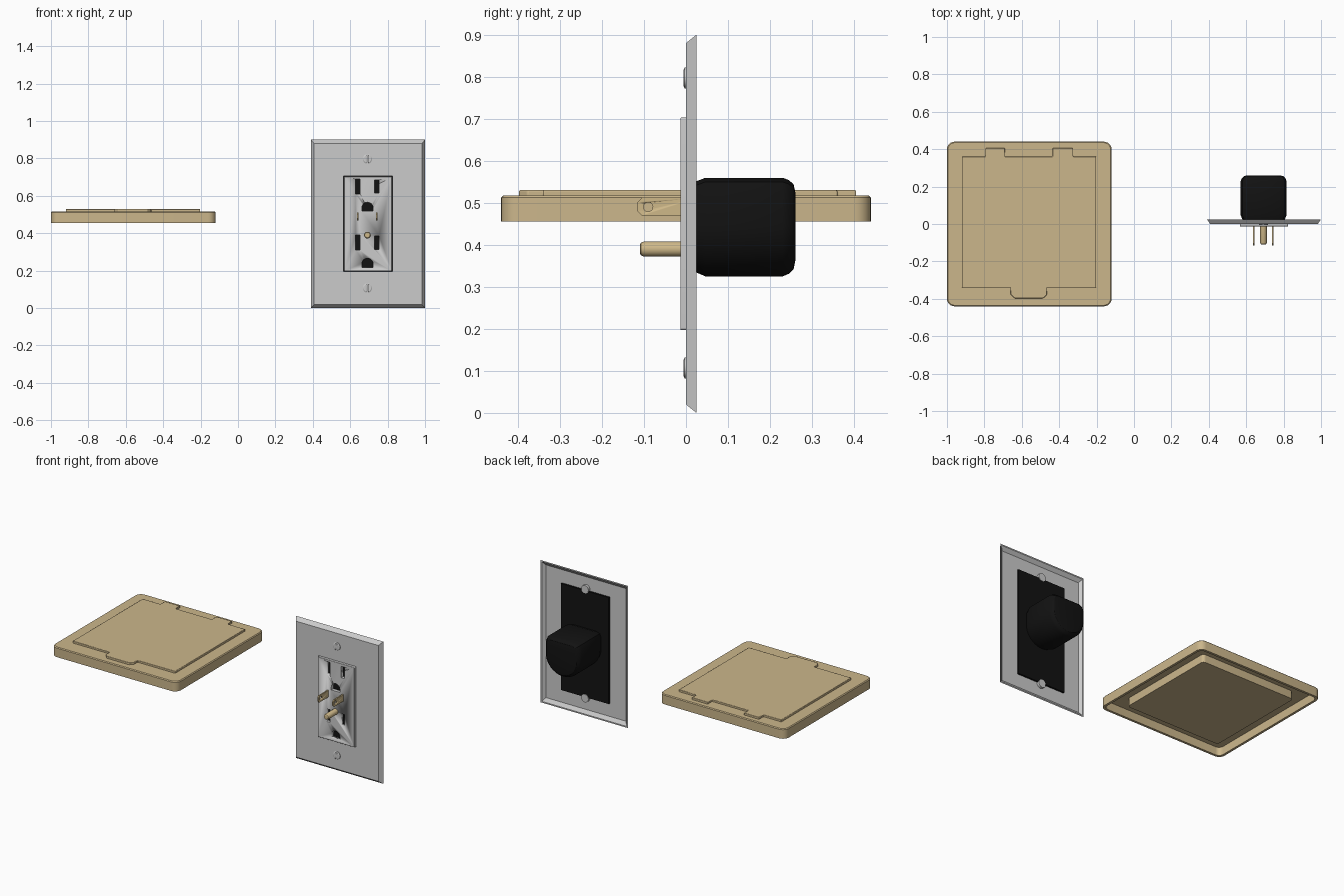
import bpy, bmesh, math

if "Cube" in bpy.data.objects:
    bpy.data.objects.remove(bpy.data.objects["Cube"])

def material(name, rgb):
    m = bpy.data.materials.new(name)
    m.diffuse_color = (*rgb, 1)
    m.use_nodes = True
    m.node_tree.nodes["Principled BSDF"].inputs["Base Color"].default_value = m.diffuse_color
    return m

TAN = material("tan", (0.60, 0.47, 0.26))
BRASS = material("brass", (0.62, 0.48, 0.25))
BLACK = material("black", (0.006, 0.006, 0.006))
CX, CZ = 0.695, 0.45          # centre of the wall outlet
HX = -0.56                    # centre of the floor hatch

def loft(name, rings, mat=None, closed=False, smooth=True):
    """Skin equal-length rings; cap the ends or close the loop."""
    bm = bmesh.new()
    vs = [[bm.verts.new(p) for p in r] for r in rings]
    pairs = list(zip(vs, vs[1:])) + ([(vs[-1], vs[0])] if closed else [])
    n = len(vs[0])
    for a, b in pairs:
        for i in range(n):
            j = (i + 1) % n
            bm.faces.new((a[i], a[j], b[j], b[i]))
    if not closed:
        bm.faces.new(vs[0])
        bm.faces.new(vs[-1])
    bmesh.ops.recalc_face_normals(bm, faces=bm.faces)
    me = bpy.data.meshes.new(name)
    bm.to_mesh(me)
    bm.free()
    ob = bpy.data.objects.new(name, me)
    bpy.context.collection.objects.link(ob)
    if mat:
        me.materials.append(mat)
    if smooth:
        bpy.ops.object.select_all(action='DESELECT')
        ob.select_set(True)
        bpy.context.view_layer.objects.active = ob
        bpy.ops.object.shade_smooth_by_angle(angle=math.radians(30))
    return ob

def along(pts, axis, t):
    """Put a 2D profile at height t on an axis."""
    return [{'x': (t, a, b), 'y': (a, t, b), 'z': (a, b, t)}[axis] for a, b in pts]

def extrude(name, pts, axis, a, b, mat=None):
    return loft(name, [along(pts, axis, a), along(pts, axis, b)], mat)

def rrect(cx, cy, hx, hy, r=0.0, n=6):
    """Rounded rectangle profile."""
    if r == 0:
        return [(cx + sx * hx, cy + sy * hy) for sx, sy in ((1, 1), (-1, 1), (-1, -1), (1, -1))]
    out = []
    for k, (sx, sy) in enumerate(((1, 1), (-1, 1), (-1, -1), (1, -1))):
        for i in range(n + 1):
            t = math.pi / 2 * (k + i / n)
            out.append((cx + sx * (hx - r) + r * math.cos(t), cy + sy * (hy - r) + r * math.sin(t)))
    return out

def circle(cx, cy, r, n=24):
    return [(cx + r * math.cos(2 * math.pi * i / n), cy + r * math.sin(2 * math.pi * i / n)) for i in range(n)]

def cut(ob, cutter):
    m = ob.modifiers.new("cut", 'BOOLEAN')
    m.object = cutter
    m.operation = 'DIFFERENCE'
    m.solver = 'EXACT'
    cutter.hide_render = True
    cutter.hide_viewport = True

def bevel(ob, w, seg=2):
    m = ob.modifiers.new("bevel", 'BEVEL')
    m.width, m.segments = w, seg

# floor hatch frame: hollow underneath with a raised block in the middle
def hatch_ring(h, r, z):
    return along(rrect(HX, 0, h, h, r), 'z', z)
loft("hatch_frame", [hatch_ring(0.435, 0.038, 0.517), hatch_ring(0.44, 0.04, 0.512),
                     hatch_ring(0.44, 0.04, 0.455), hatch_ring(0.425, 0.03, 0.455),
                     hatch_ring(0.425, 0.03, 0.507), hatch_ring(0.33, 0.02, 0.507),
                     hatch_ring(0.33, 0.02, 0.457)], TAN)

# hatch lid with two hinge tabs at the back and a finger tab at the front
x0, x1, y0, y1, yt, yb = -0.92, -0.202, -0.34, 0.36, 0.405, -0.397
lid = [(x0, y0), (-0.66, y0), (-0.66, yb + 0.02), (-0.64, yb), (-0.485, yb), (-0.465, yb + 0.02),
       (-0.465, y0), (x1, y0), (x1, y1), (-0.325, y1), (-0.325, yt), (-0.435, yt), (-0.435, y1),
       (-0.69, y1), (-0.69, yt), (-0.795, yt), (-0.795, y1), (x0, y1)]
bevel(extrude("hatch_lid", lid, 'z', 0.508, 0.53, TAN), 0.003)

# wall plate: thin bevelled shell, open behind, with a central window
def plate_ring(hx, hz, y):
    return along(rrect(CX, CZ, hx, hz), 'y', y)
plate = loft("wall_plate", [plate_ring(0.305, 0.45, 0.025), plate_ring(0.288, 0.43, 0.0),
                            plate_ring(0.13, 0.255, 0.0), plate_ring(0.13, 0.255, 0.008),
                            plate_ring(0.28, 0.42, 0.008), plate_ring(0.297, 0.442, 0.025)],
             closed=True, smooth=False)

# outlet face with blade slots and ground holes
face = extrude("outlet_face", rrect(CX, CZ, 0.128, 0.253, 0.006), 'y', -0.013, 0.008)
bevel(face, 0.002)
for k, zc in enumerate((0.60, 0.30)):
    for s in (-1, 1):
        h = 0.04 if s < 0 else 0.036
        cut(face, extrude(f"slot_cutter_{k}_{s}", rrect(CX - 0.003 + s * 0.051, zc + 0.05, 0.012, h),
                          'y', -0.05, 0.05))
    zb = zc - 0.082
    dome = [(CX - 0.003 + 0.03 * math.cos(math.pi * i / 12), zb + 0.018 + 0.03 * math.sin(math.pi * i / 12))
            for i in range(13)] + [(CX - 0.033, zb), (CX + 0.027, zb)]
    cut(face, extrude(f"ground_cutter_{k}", dome, 'y', -0.05, 0.05))

# black backing panel behind the plate
extrude("backing_panel", rrect(CX, CZ, 0.168, 0.337), 'y', 0.0085, 0.02, BLACK)

# slotted screws
for name, z in (("upper", 0.797), ("lower", 0.107)):
    screw = loft(name + "_screw", [along(circle(CX - 0.003, z, r), 'y', y)
                                   for r, y in ((0.02, -0.006), (0.025, -0.003), (0.025, 0.024))])
    cut(screw, extrude(name + "_screw_slot", rrect(CX - 0.003, z, 0.004, 0.05), 'y', -0.02, -0.003))

# plug body: flat on top, round below, softened ends
px, pz, r = CX - 0.002, 0.4475, 0.1225
prof = [(-r * math.cos(math.pi * i / 20), -r * math.sin(math.pi * i / 20)) for i in range(21)]
prof += [(r, 0.077), (r - 0.01, 0.102), (r - 0.035, 0.112), (0.035 - r, 0.112), (0.01 - r, 0.102), (-r, 0.077)]
loft("plug_body", [along([(px + a * s, pz + b * s) for a, b in prof], 'y', y)
                   for s, y in ((0.92, 0.02), (0.93, 0.026), (1, 0.046), (1, 0.23), (0.95, 0.245),
                                (0.86, 0.256), (0.7, 0.26))], BLACK)

# plug blades with holes near the tips
blade = [(0.03, 0.469), (0.03, 0.512), (-0.105, 0.512), (-0.115, 0.502), (-0.115, 0.479), (-0.105, 0.469)]
for name, x in (("left", 0.64), ("right", 0.743)):
    ob = extrude(name + "_blade", blade, 'x', x - 0.004, x + 0.004, BRASS)
    cut(ob, extrude(name + "_blade_hole", circle(-0.09, 0.49, 0.011, 16), 'x', x - 0.02, x + 0.02))

# round ground pin
loft("ground_pin", [along(circle(CX - 0.003, 0.39, rr), 'y', y)
                    for rr, y in ((0.010, -0.11), (0.015, -0.107), (0.018, -0.1), (0.018, 0.03))], BRASS)
